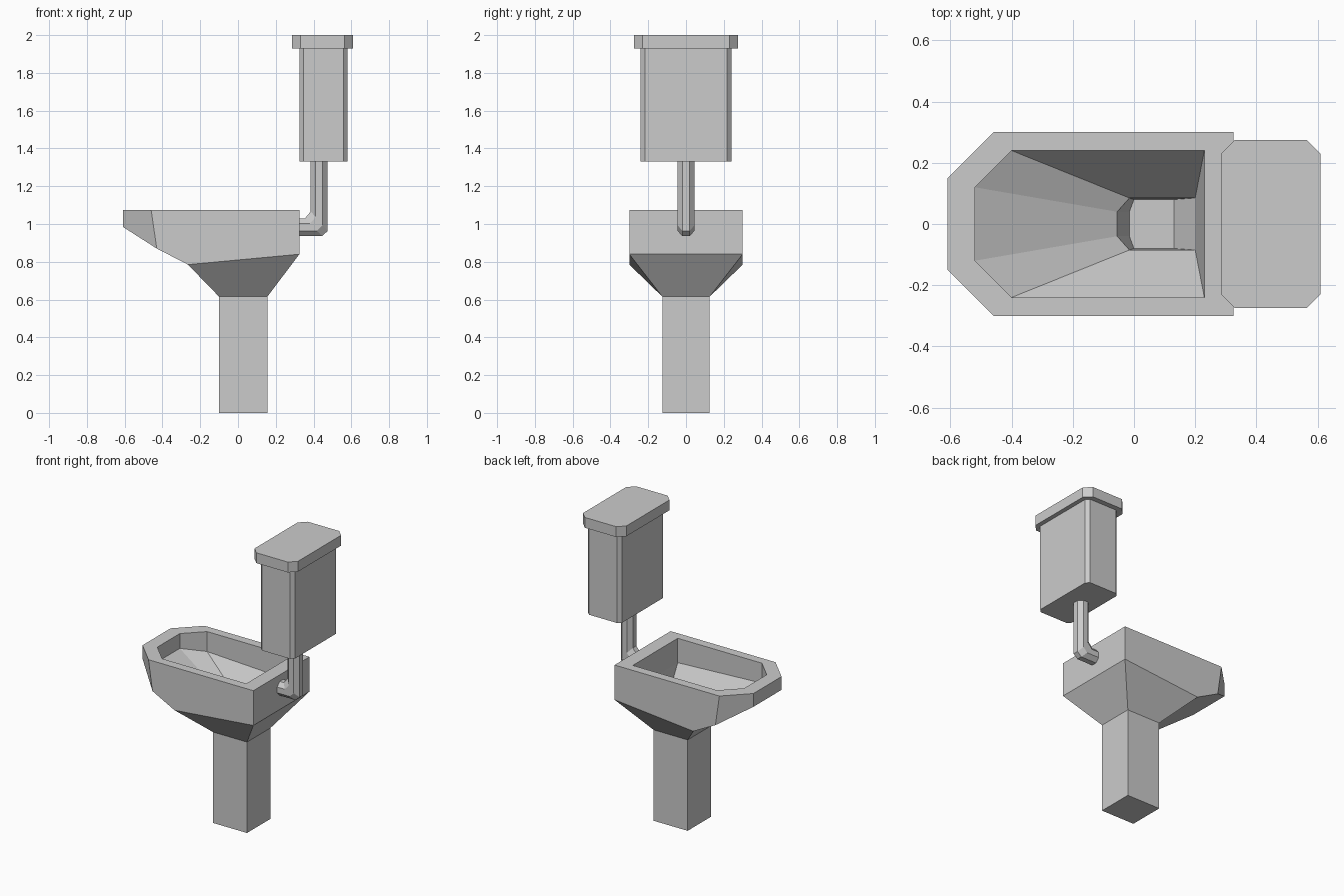
import bpy, bmesh, math

if "Cube" in bpy.data.objects:
    bpy.data.objects.remove(bpy.data.objects["Cube"])


def finish(name, bm):
    bmesh.ops.recalc_face_normals(bm, faces=bm.faces)
    me = bpy.data.meshes.new(name)
    bm.to_mesh(me)
    bm.free()
    ob = bpy.data.objects.new(name, me)
    bpy.context.collection.objects.link(ob)
    return ob


def loft(name, rings, bottom=True, top=True):
    """Skin rings that share one vertex count, with optional end caps."""
    bm = bmesh.new()
    vs = [[bm.verts.new(p) for p in r] for r in rings]
    n = len(vs[0])
    for a, b in zip(vs, vs[1:]):
        for i in range(n):
            j = (i + 1) % n
            bm.faces.new((a[i], a[j], b[j], b[i]))
    if bottom:
        bm.faces.new(vs[0][::-1])
    if top:
        bm.faces.new(vs[-1])
    return finish(name, bm)


def chamfer_rect(x0, x1, y, c, z):
    return [(x0 + c, -y, z), (x1 - c, -y, z), (x1, -y + c, z), (x1, y - c, z),
            (x1 - c, y, z), (x0 + c, y, z), (x0, y - c, z), (x0, -y + c, z)]


# Bowl and pedestal: half of the points, front to back, mirrored across y
RIM = 1.075
half = {
    "rim": [(-.61, .15, RIM), (-.46, .30, RIM), (.325, .30, RIM)],
    "low": [(-.61, .15, .985), (-.43, .30, .87), (-.265, .30, .785), (.325, .30, .84)],
    "neck": [(-.10, .125, .615), (.155, .125, .615)],
    "foot": [(-.10, .125, 0), (.155, .125, 0)],
    "lip": [(-.52, .12, RIM), (-.40, .24, RIM), (.23, .24, RIM)],
    "wall": [(-.52, .12, .975), (-.40, .24, .94), (.23, .24, .91)],
    "pit": [(-.055, .04, .72), (-.015, .085, .72), (.20, .085, .72)],
    "drain": [(-.015, .04, .62), (0, .08, .62), (.13, .08, .62)],
}
bm = bmesh.new()
V = {}
for key, pts in half.items():
    for i, (x, y, z) in enumerate(pts):
        V[key, i] = [bm.verts.new((x, s * y, z)) for s in (1, -1)]


def side(*ids):
    for s in (0, 1):
        bm.faces.new([V[i][s] for i in ids])


def across(a, b):
    bm.faces.new([V[a][0], V[b][0], V[b][1], V[a][1]])


# outer sides, underside and pedestal
side(("rim", 0), ("rim", 1), ("low", 1), ("low", 0))
side(("rim", 1), ("rim", 2), ("low", 3), ("low", 2), ("low", 1))
side(("low", 2), ("low", 3), ("neck", 1), ("neck", 0))
side(("neck", 0), ("neck", 1), ("foot", 1), ("foot", 0))
chain = [("rim", 0), ("low", 0), ("low", 1), ("low", 2), ("neck", 0), ("foot", 0),
         ("foot", 1), ("neck", 1), ("low", 3), ("rim", 2)]
for a, b in zip(chain, chain[1:]):
    across(a, b)
# rim top, inner walls and drain
inner = ["rim", "lip", "wall", "pit", "drain"]
for a, b in zip(inner, inner[1:]):
    for i in (0, 1):
        side((a, i), (a, i + 1), (b, i + 1), (b, i))
    for i in (0, 2):
        across((a, i), (b, i))
across(("drain", 0), ("drain", 1))
across(("drain", 1), ("drain", 2))
finish("bowl_and_pedestal", bm)

# Flush pipe: octagonal section swept down and through a tilted elbow
section = [(.045 / math.cos(math.pi / 8) * math.cos(a), .045 / math.cos(math.pi / 8) * math.sin(a))
           for a in (math.pi / 8 + k * math.pi / 4 for k in range(8))]
loft("flush_pipe", [
    [(.43 + u, v, 1.34) for u, v in section],
    [(.43 + u, v, 1.015 - 1.15 * u) for u, v in section],
    [(.40 + u, v, .983 - 1.05 * u) for u, v in section],
    [(.315, v, .983 - 1.05 * u) for u, v in section]])

# Cistern tank and its overhanging lid
loft("tank", [chamfer_rect(.325, .58, .24, .022, z) for z in (1.33, 1.93)])
loft("tank_lid", [chamfer_rect(.285, .61, .275, .045, z) for z in (1.93, 2.0)])
